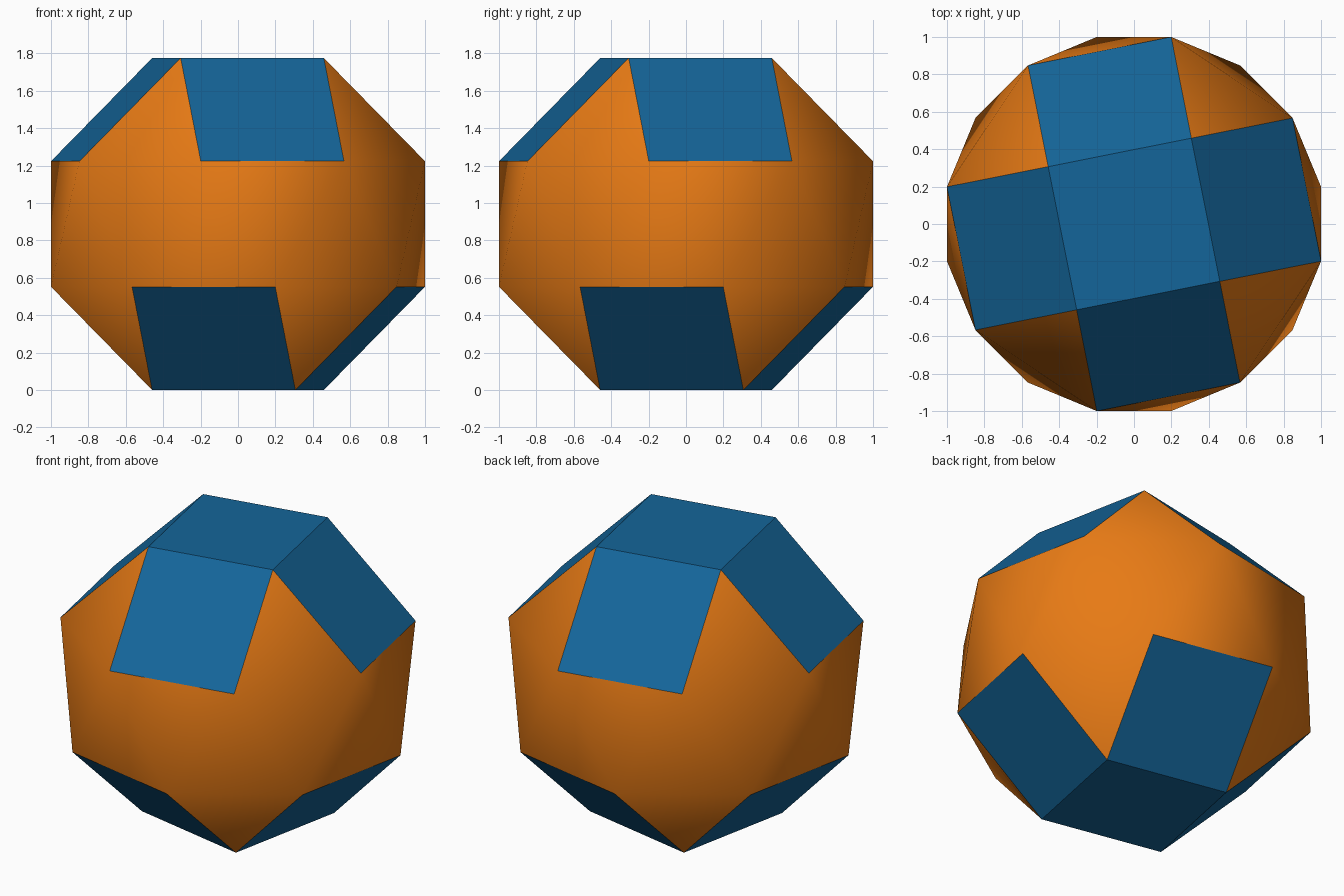
import bpy
import bmesh
import math

if "Cube" in bpy.data.objects:
    bpy.data.objects.remove(bpy.data.objects["Cube"])

# Proportions: all edges equal, octagon rings span 2 units
RADIUS = 1 / math.cos(math.radians(11.25))
EDGE = 2 * RADIUS * math.sin(math.radians(22.5))
CAP = EDGE / math.sqrt(2)      # cap height and square's corner radius
BAND = EDGE * 0.8603           # height of the triangle band


def material(name, colour):
    mat = bpy.data.materials.new(name)
    mat.diffuse_color = (*colour, 1)
    mat.use_nodes = True
    mat.node_tree.nodes["Principled BSDF"].inputs["Base Color"].default_value = mat.diffuse_color
    return mat


bm = bmesh.new()


def ring(count, radius, start, z):
    angles = [math.radians(start + 360 * k / count) for k in range(count)]
    return [bm.verts.new((radius * math.cos(a), radius * math.sin(a), z)) for a in angles]


# Four rings of corners, from the base square to the top square
bottom = ring(4, CAP, 33.75, 0)
lower = ring(8, RADIUS, 11.25, CAP)
upper = ring(8, RADIUS, 33.75, CAP + BAND)
top = ring(4, CAP, 56.25, 2 * CAP + BAND)

# Caps: a square end with alternating squares and triangles around it
for square, octagon in ((bottom, lower), (top, upper)):
    bm.faces.new(square)
    for k in range(4):
        a, b, c = (octagon[(2 * k + i) % 8] for i in range(3))
        bm.faces.new((a, b, square[k]))
        bm.faces.new((b, c, square[(k + 1) % 4], square[k]))

# Band of triangles between the two caps
for k in range(8):
    n = (k + 1) % 8
    bm.faces.new((lower[k], lower[n], upper[k]))
    bm.faces.new((upper[k], lower[n], upper[n]))

# Squares are blue, triangles are orange
for face in bm.faces:
    face.material_index = 1 if len(face.verts) == 4 else 0
bmesh.ops.recalc_face_normals(bm, faces=bm.faces[:])

mesh = bpy.data.meshes.new("faceted_solid")
bm.to_mesh(mesh)
bm.free()
mesh.materials.append(material("orange", (0.86, 0.21, 0.008)))
mesh.materials.append(material("blue", (0.007, 0.13, 0.32)))

solid = bpy.data.objects.new("faceted_solid", mesh)
bpy.context.collection.objects.link(solid)
bpy.context.view_layer.objects.active = solid
solid.select_set(True)
bpy.ops.object.shade_smooth_by_angle(angle=math.radians(30))
